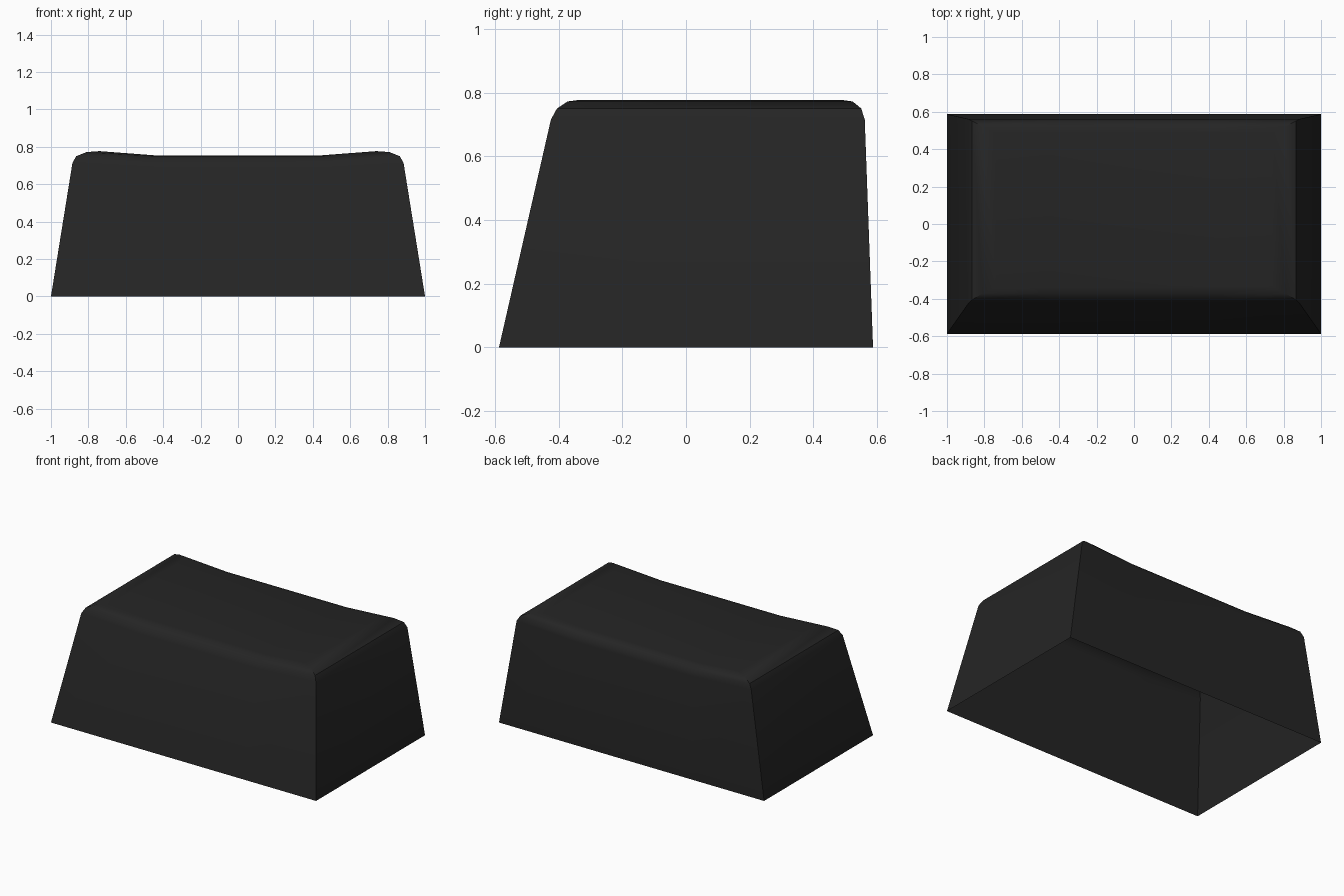
import bpy
import bmesh
import math

if "Cube" in bpy.data.objects:
    bpy.data.objects.remove(bpy.data.objects["Cube"], do_unlink=True)

# Dark plastic
plastic = bpy.data.materials.new("black plastic")
plastic.use_nodes = True
colour = (0.018, 0.018, 0.018, 1)
plastic.diffuse_color = colour
plastic.node_tree.nodes["Principled BSDF"].inputs["Base Color"].default_value = colour

FLAT = 0.45    # half width of the sunken middle
DIP = 0.022    # depth of the sunken middle

# Rings from rim to top: half width, front y, back y, height
RINGS = [
    (1.0, -0.587, 0.587, 0.0),
    (0.885, -0.424, 0.561, 0.715),
    (0.865, -0.405, 0.550, 0.750),
    (0.810, -0.372, 0.523, 0.772),
    (0.740, -0.335, 0.488, 0.777),
]


def add_ring(bm, half, front, back, z):
    """Loop of eight vertices; above the rim its middle is lowered."""
    low = z - DIP if z > 0 else z
    row = [(-half, z), (-FLAT, low), (FLAT, low), (half, z)]
    points = [(x, front, h) for x, h in row]
    points += [(x, back, h) for x, h in reversed(row)]
    return [bm.verts.new(p) for p in points]


# Hollow cap: tapered walls, rounded shoulder, open underneath
bm = bmesh.new()
rings = [add_ring(bm, *r) for r in RINGS]
for lower, upper in zip(rings, rings[1:]):
    for i in range(len(lower)):
        j = (i + 1) % len(lower)
        bm.faces.new((lower[i], lower[j], upper[j], upper[i]))

# Dished top surface in three strips
top = rings[-1]
for i in range(3):
    bm.faces.new((top[i], top[i + 1], top[6 - i], top[7 - i]))

mesh = bpy.data.meshes.new("key_cap_shell")
bm.to_mesh(mesh)
bm.free()
mesh.materials.append(plastic)
cap = bpy.data.objects.new("key_cap_shell", mesh)
bpy.context.collection.objects.link(cap)

# Smooth shoulder, sharp vertical corners
bpy.ops.object.select_all(action="DESELECT")
cap.select_set(True)
bpy.context.view_layer.objects.active = cap
bpy.ops.object.shade_smooth_by_angle(angle=math.radians(35))
